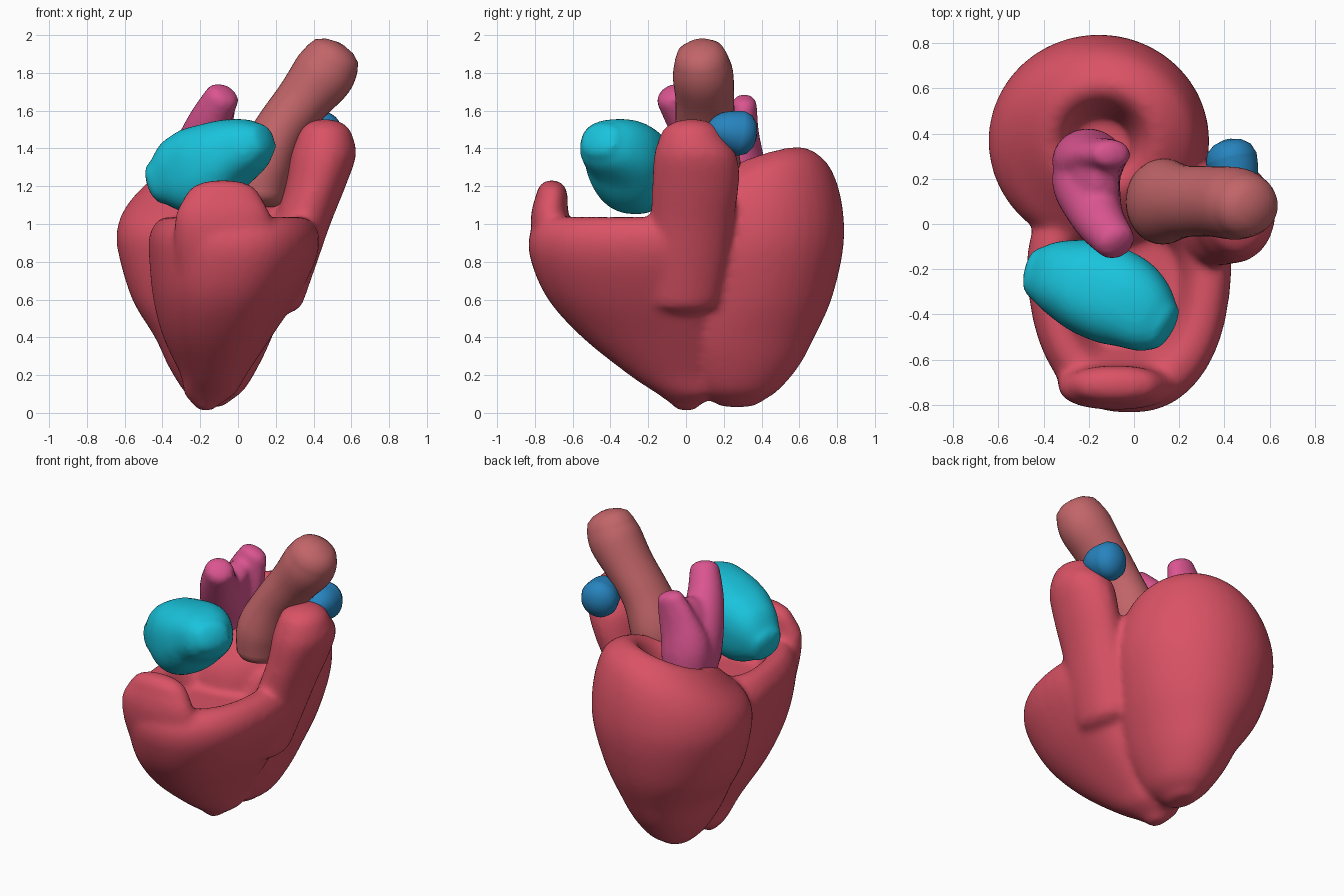
import bpy, bmesh, math
from mathutils import Vector

if "Cube" in bpy.data.objects:
    bpy.data.objects.remove(bpy.data.objects["Cube"])

N = 40  # points per ring


def material(name, rgb):
    m = bpy.data.materials.new(name)
    m.diffuse_color = (*rgb, 1)
    m.use_nodes = True
    m.node_tree.nodes["Principled BSDF"].inputs["Base Color"].default_value = m.diffuse_color
    return m


def spline(rows, steps=5):
    """Catmull-Rom interpolation through rows of numbers."""
    out = []
    for i in range(len(rows) - 1):
        p0, p1 = rows[max(i - 1, 0)], rows[i]
        p2, p3 = rows[i + 1], rows[min(i + 2, len(rows) - 1)]
        for k in range(steps):
            t = k / steps
            out.append([0.5 * (2 * b + (c - a) * t + (2 * a - 5 * b + 4 * c - d) * t * t
                               + (3 * b - a - 3 * c + d) * t ** 3)
                        for a, b, c, d in zip(p0, p1, p2, p3)])
    out.append(list(rows[-1]))
    return out


def loft(bm, rows, side=(1, 0, 0), flat=False, power=2.0, taper=0.0, domes=(0.6, 0.6)):
    """Skin rings (x, y, z, half width, half depth, shear x, shear y) along a path."""
    rows = spline([tuple(r) + (0,) * (7 - len(r)) for r in rows])
    cs = [Vector(r[:3]) for r in rows]
    rings = []

    def ring(c, t, a, b, sx, sy):
        u = Vector(side)
        u = (u - t * u.dot(t)).normalized()
        v = t.cross(u)
        vs = []
        for j in range(N):
            an = 2 * math.pi * j / N
            p = math.copysign(abs(math.cos(an)) ** (2 / power), math.cos(an))
            q = math.copysign(abs(math.sin(an)) ** (2 / power), math.sin(an))
            d = u * (a * p * (1 + taper * q)) + v * (b * q)
            d.z += sx * d.x + sy * d.y
            vs.append(bm.verts.new(c + d))
        rings.append(vs)

    last = len(rows) - 1
    for i, r in enumerate(rows):
        t = Vector((0, 0, 1)) if flat else (cs[min(i + 1, last)] - cs[max(i - 1, 0)]).normalized()
        a, b = max(r[3], 0.01), max(r[4], 0.01)
        if i == 0 and domes[0]:
            for g in (80, 55, 30):
                s, k = math.sin(math.radians(g)), math.cos(math.radians(g))
                ring(cs[0] - t * s * domes[0] * min(a, b), t, a * k, b * k, r[5], r[6])
        ring(cs[i], t, a, b, r[5], r[6])
        if i == last and domes[1]:
            for g in (30, 55, 80):
                s, k = math.sin(math.radians(g)), math.cos(math.radians(g))
                ring(cs[i] + t * s * domes[1] * min(a, b), t, a * k, b * k, r[5], r[6])
    for lo, hi in zip(rings, rings[1:]):
        for j in range(N):
            k = (j + 1) % N
            bm.faces.new((lo[j], lo[k], hi[k], hi[j]))
    bm.faces.new(rings[0][::-1])
    bm.faces.new(rings[-1])


def finish(bm, name, mat, voxel=0, smooth=0):
    me = bpy.data.meshes.new(name)
    bm.to_mesh(me)
    bm.free()
    for p in me.polygons:
        p.use_smooth = True
    me.materials.append(mat)
    ob = bpy.data.objects.new(name, me)
    bpy.context.collection.objects.link(ob)
    if voxel:
        m = ob.modifiers.new("merge", 'REMESH')
        m.mode = 'VOXEL'
        m.voxel_size = voxel
        m.use_smooth_shade = True
    if smooth:
        s = ob.modifiers.new("soften", 'SMOOTH')
        s.factor = 0.5
        s.iterations = smooth
    return ob


# Ventricles: thick left cup, right chamber, front wall and outflow, merged
bm = bmesh.new()
loft(bm, [(-.14, .27, .06, .09, .13), (-.13, .27, .12, .16, .22), (-.13, .28, .25, .24, .32),
          (-.13, .29, .4, .31, .39), (-.15, .33, .6, .41, .44), (-.155, .36, .85, .48, .47),
          (-.155, .37, 1.0, .485, .465, .05, .08), (-.15, .37, 1.13, .45, .43, .12, .2),
          (-.14, .37, 1.23, .38, .36, .18, .3), (-.14, .37, 1.31, .25, .24, .2, .35),
          (-.14, .37, 1.26, .17, .16, .2, .3), (-.15, .35, 1.08, .13, .12)],
     flat=True, domes=(.35, 0))
loft(bm, [(-.17, 0, .04, .06, .07), (-.15, 0, .1, .13, .15), (-.13, -.07, .2, .17, .23),
          (-.11, -.17, .4, .28, .38), (-.07, -.26, .6, .37, .47), (-.03, -.31, .8, .43, .51),
          (-.02, -.32, .94, .44, .51), (-.02, -.32, 1.03, .38, .44),
          (-.03, -.31, 1.02, .29, .34), (-.03, -.3, .88, .22, .26)],
     flat=True, power=2.4, taper=.15, domes=(.5, 0))
loft(bm, [(-.07, -.6, .7, .26, .14), (-.07, -.68, .9, .27, .13), (-.08, -.72, 1.05, .25, .1),
          (-.08, -.71, 1.15, .2, .085)], flat=True, power=2.3, domes=(.6, 1))
loft(bm, [(.22, -.02, .6, .13, .2), (.28, 0, .8, .14, .22), (.34, .03, 1.0, .15, .22),
          (.41, .05, 1.2, .16, .23), (.45, .05, 1.36, .175, .22), (.46, .03, 1.46, .15, .17)],
     flat=True, domes=(.6, .65))
finish(bm, "ventricles", material("muscle_red", (.70, .085, .13)), .02, 10)

# Right atrium: lobe lying over the front chamber
bm = bmesh.new()
loft(bm, [(-.42, -.22, 1.22, .12, .12), (-.33, -.24, 1.25, .17, .2), (-.2, -.28, 1.29, .21, .23),
          (-.05, -.34, 1.37, .21, .19), (.07, -.42, 1.42, .16, .14), (.12, -.45, 1.44, .12, .1)],
     side=(.42, .9, 0), power=2.4, domes=(.5, .5))
finish(bm, "right_atrium", material("atrium_cyan", (.01, .55, .72)), .018, 4)

# Left atrium: broad base rising to two horns
bm = bmesh.new()
loft(bm, [(-.2, .24, 1.1, .14, .14), (-.21, .18, 1.32, .15, .16), (-.16, .03, 1.52, .115, .12),
          (-.08, -.08, 1.68, .09, .085)], domes=(.5, .5))
loft(bm, [(-.2, .28, 1.1, .14, .14), (-.2, .28, 1.32, .16, .14), (-.15, .3, 1.5, .13, .085),
          (-.1, .31, 1.64, .09, .065)], domes=(.5, .6))
loft(bm, [(-.22, .2, 1.2, .12, .2), (-.18, .18, 1.42, .12, .19), (-.14, .14, 1.54, .08, .15)],
     domes=(.5, .6))
finish(bm, "left_atrium", material("atrium_pink", (.70, .09, .28)), .018, 5)

# Aorta: bulbous root leaning up and outward
bm = bmesh.new()
loft(bm, [(.11, .09, 1.14, .17, .14), (.13, .1, 1.3, .19, .16), (.22, .1, 1.49, .16, .14),
          (.34, .1, 1.65, .155, .145), (.45, .09, 1.79, .16, .165), (.5, .08, 1.875, .14, .15)],
     side=(0, 1, 0), domes=(.4, .65))
finish(bm, "aorta", material("vessel_brown", (.54, .13, .14)))

# Pulmonary artery stub behind the outflow
bm = bmesh.new()
loft(bm, [(.46, .12, 1.47, .05, .05), (.45, .2, 1.49, .1, .1), (.43, .29, 1.48, .115, .12)],
     domes=(.5, .75))
finish(bm, "pulmonary_artery", material("vessel_blue", (.02, .23, .52)))
